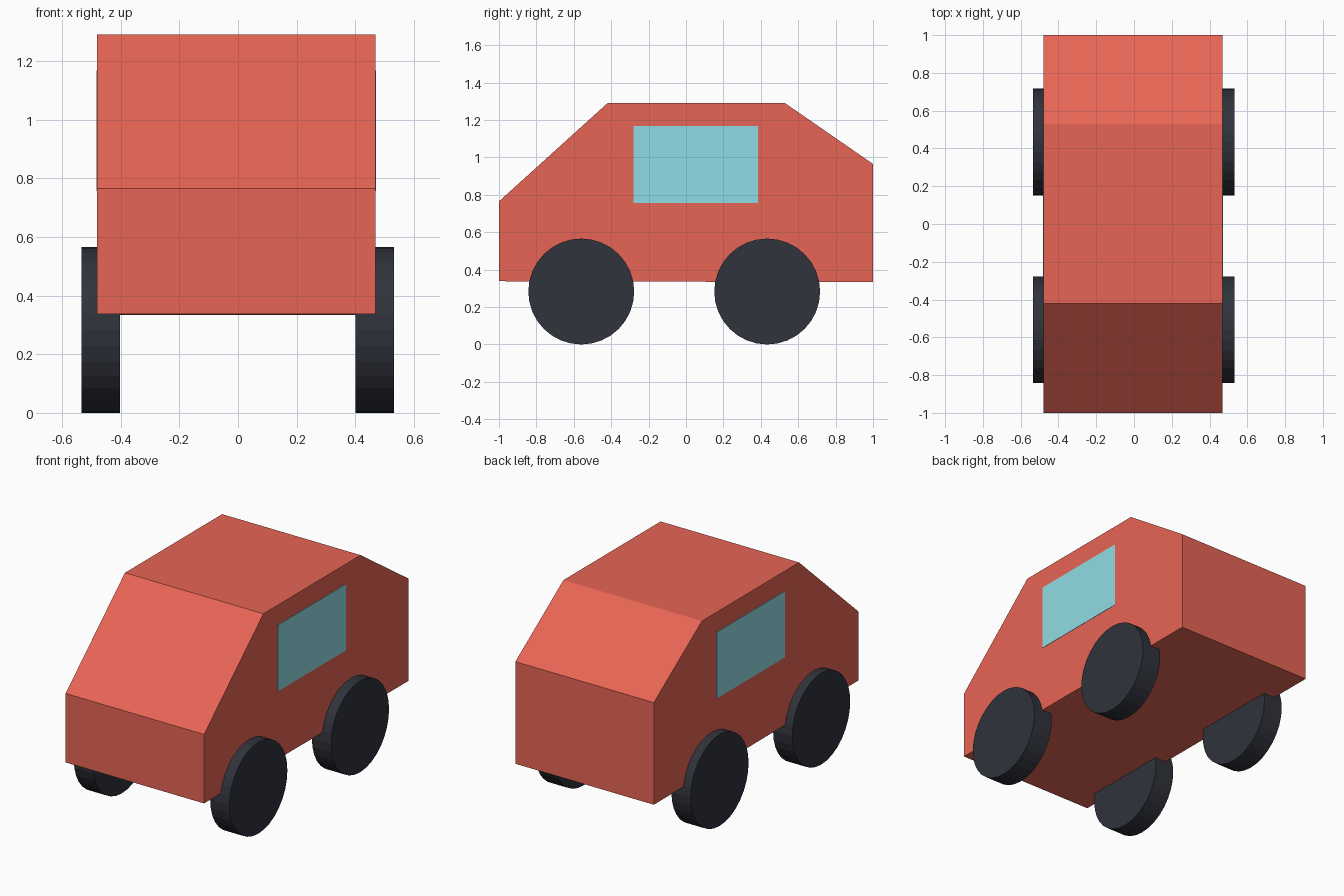
import bpy, bmesh, math

if "Cube" in bpy.data.objects:
    bpy.data.objects.remove(bpy.data.objects["Cube"])


def material(name, color):
    m = bpy.data.materials.new(name)
    m.diffuse_color = color
    m.use_nodes = True
    m.node_tree.nodes["Principled BSDF"].inputs["Base Color"].default_value = m.diffuse_color
    return m


def extrude_profile(name, points, x0, x1, mat):
    """Extrude a closed (y, z) profile from x0 to x1."""
    bm = bmesh.new()
    face = bm.faces.new([bm.verts.new((x0, y, z)) for y, z in points])
    ext = bmesh.ops.extrude_face_region(bm, geom=[face])
    verts = [g for g in ext["geom"] if isinstance(g, bmesh.types.BMVert)]
    bmesh.ops.translate(bm, vec=(x1 - x0, 0, 0), verts=verts)
    bmesh.ops.recalc_face_normals(bm, faces=bm.faces)
    mesh = bpy.data.meshes.new(name)
    bm.to_mesh(mesh)
    bm.free()
    obj = bpy.data.objects.new(name, mesh)
    bpy.context.collection.objects.link(obj)
    mesh.materials.append(mat)
    return obj


red = material("red_paint", (0.80, 0.13, 0.09, 1))
glass = material("blue_glass", (0.28, 0.72, 0.78, 1))
rubber = material("dark_rubber", (0.03, 0.033, 0.045, 1))

# Body shell with sloped hood and rear
extrude_profile("body", [(-1, 0.338), (-1, 0.765), (-0.42, 1.29), (0.53, 1.29),
                         (1, 0.965), (1, 0.333)], -0.48, 0.468, red)

# Side windows, almost flush with the body
window = [(-0.28, 0.757), (0.385, 0.757), (0.385, 1.167), (-0.28, 1.167)]
extrude_profile("right_window", window, 0.46, 0.47, glass)
extrude_profile("left_window", window, -0.482, -0.472, glass)

# Four wheels
R, SIDES = 0.283, 32
for end, y in (("front", -0.56), ("rear", 0.434)):
    circle = [(y + R * math.sin(2 * math.pi * i / SIDES), R + R * math.cos(2 * math.pi * i / SIDES))
              for i in range(SIDES)]
    extrude_profile(end + "_right_wheel", circle, 0.4, 0.532, rubber)
    extrude_profile(end + "_left_wheel", circle, -0.534, -0.402, rubber)
